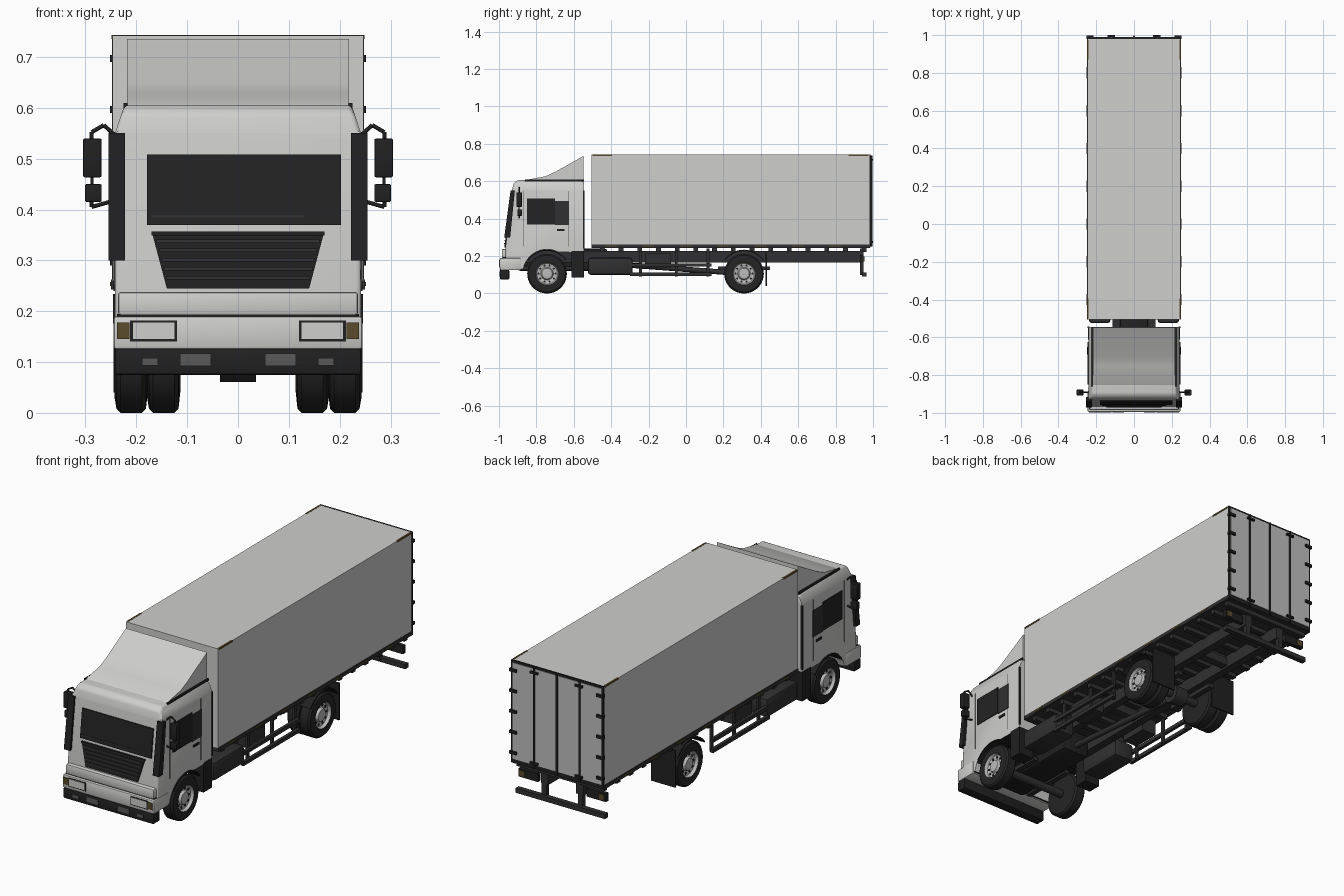
import bpy, bmesh
from math import sin, cos, pi, radians, hypot
from mathutils import Matrix, Vector

start = bpy.data.objects.get("Cube")
if start:
    bpy.data.objects.remove(start, do_unlink=True)


def material(name, r, g, b):
    m = bpy.data.materials.new(name)
    m.use_nodes = True
    m.diffuse_color = (r, g, b, 1)
    shader = next(n for n in m.node_tree.nodes if n.type == 'BSDF_PRINCIPLED')
    shader.inputs["Base Color"].default_value = (r, g, b, 1)
    shader.inputs["Roughness"].default_value = .6
    return m


WHITE = material("white_paint", .62, .62, .61)
DOOR = material("door_grey", .52, .52, .52)
BLACK = material("black_plastic", .015, .015, .016)
CHASSIS = material("chassis_grey", .03, .03, .032)
GLASS = material("dark_glass", .017, .017, .018)
TYRE = material("tyre_rubber", .018, .018, .018)
RIM = material("rim_silver", .5, .5, .5)
LAMP = material("lamp_grey", .1, .1, .1)
AMBER = material("amber_lens", .1, .07, .025)


def finish(bm, name, mats, mirror=False, angle=35):
    bmesh.ops.recalc_face_normals(bm, faces=bm.faces[:])
    mesh = bpy.data.meshes.new(name)
    bm.to_mesh(mesh)
    bm.free()
    for m in mats:
        mesh.materials.append(m)
    mesh.shade_smooth()
    mesh.set_sharp_from_angle(angle=radians(angle))
    ob = bpy.data.objects.new(name, mesh)
    bpy.context.collection.objects.link(ob)
    if mirror:
        mod = ob.modifiers.new("mirror", 'MIRROR')
        mod.use_mirror_merge = False
    return ob


def solid(points, offset):
    """Closed prism from a planar outline pushed along an offset."""
    bm = bmesh.new()
    a = [bm.verts.new(p) for p in points]
    b = [bm.verts.new(Vector(p) + Vector(offset)) for p in points]
    bm.faces.new(a)
    bm.faces.new(b[::-1])
    for i in range(len(a)):
        j = (i + 1) % len(a)
        bm.faces.new((a[i], b[i], b[j], a[j]))
    return bm


def box(name, mat, x, y, z, mirror=False, bevel=0):
    bm = solid([(x[0], y[0], z[0]), (x[1], y[0], z[0]), (x[1], y[0], z[1]), (x[0], y[0], z[1])],
               (0, y[1] - y[0], 0))
    if bevel:
        bmesh.ops.bevel(bm, geom=bm.edges[:], offset=bevel, segments=2, affect='EDGES', profile=.5)
    return finish(bm, name, [mat], mirror)


def side_prism(name, mat, outline, x, mirror=False):
    return finish(solid([(x[0], y, z) for y, z in outline], (x[1] - x[0], 0, 0)), name, [mat], mirror)


def front_y(z):
    return -.93 - (.55 - z) * .117


def front_plate(name, mat, outline, lift, mirror=False):
    points = [(x, front_y(z) - lift, z) for x, z in outline]
    return finish(solid(points, (0, .02, 0)), name, [mat], mirror)


def rect(x0, x1, z0, z1):
    return [(x0, z0), (x1, z0), (x1, z1), (x0, z1)]


def arc(cy, r, a0, a1, steps=12):
    angles = [radians(a0 + (a1 - a0) * i / steps) for i in range(steps + 1)]
    return [(cy + r * cos(a), AXLE_Z + r * sin(a)) for a in angles]


def rod(name, mat, a, b, r):
    bm = bmesh.new()
    a, b = Vector(a), Vector(b)
    turn = (b - a).to_track_quat('Z', 'Y').to_matrix().to_4x4()
    bmesh.ops.create_cone(bm, cap_ends=True, segments=16, radius1=r, radius2=r, depth=(b - a).length,
                          matrix=Matrix.Translation((a + b) / 2) @ turn)
    return finish(bm, name, [mat])


AXLE_Z, FRONT, REAR = .106, -.743, .31

# Cab shell with wheel arches, tapered roof and rounded front
outline = [(-.965, .13), (-.965, .25), (-.93, .55), (-.922, .59), (-.9, .606), (-.555, .606),
           (-.545, .59), (-.545, .22)] + arc(FRONT, .13, 62, 169)
bm = solid([(-.242, y, z) for y, z in outline], (.484, 0, 0))
bmesh.ops.recalc_face_normals(bm, faces=bm.faces[:])
for f in bm.faces:
    c = f.calc_center_median()
    if abs(f.normal.x) < .5 and c.z < .24 and c.y > -.95 and f.normal.y < .9:
        f.material_index = 1
bmesh.ops.bisect_plane(bm, geom=bm.verts[:] + bm.edges[:] + bm.faces[:],
                       plane_co=(0, 0, .55), plane_no=(0, 0, 1))
for v in bm.verts:
    v.co.x *= 1 - max(0, v.co.z - .55) * 1.4
corners = [e for e in bm.edges if len(e.link_faces) == 2 and e.calc_face_angle(0) > .6
           and all(v.co.y < -.9 or v.co.z > .58 for v in e.verts)]
bmesh.ops.bevel(bm, geom=corners, offset=.01, segments=3, affect='EDGES', profile=.5)
finish(bm, "cab_shell", [WHITE, BLACK])

# Roof spoiler and gutters
side_prism("roof_spoiler", WHITE, [(-.86, .6), (-.85, .608), (-.75, .627), (-.7, .65), (-.548, .735),
                                   (-.548, .6)], (-.218, .218))
box("roof_gutter", BLACK, (.217, .225), (-.86, -.545), (.598, .609), True)
box("cab_rear_edge", BLACK, (.235, .245), (-.55, -.542), (.24, .55), True)

# Windscreen, wiper and grille
front_plate("windscreen", GLASS, rect(-.179, .203, .37, .508), .006)
front_plate("wiper", CHASSIS, rect(-.17, .13, .384, .389), .008)
front_plate("grille", BLACK, [(-.14, .245), (.14, .245), (.168, .35), (-.168, .35)], .005)
front_plate("grille_top_bar", BLACK, rect(-.17, .17, .349, .357), .009)
for i in range(5):
    z = .262 + i * .018
    w = .137 + (z - .245) * .26
    front_plate("grille_slat", CHASSIS, rect(-w, w, z, z + .007), .009)

# Corner air deflectors, side windows and door details
side_prism("corner_deflector", BLACK, [(-.972, .3), (-.94, .3), (-.915, .55), (-.938, .55)],
           (.222, .255), True)
box("door_window", GLASS, (.23, .246), (-.85, -.7), (.37, .508), True)
box("rear_side_window", CHASSIS, (.23, .245), (-.7, -.625), (.365, .495), True)
box("door_handle", BLACK, (.23, .248), (-.69, -.65), (.335, .345), True)
for y in (-.87, -.632):
    box("door_seam", LAMP, (.23, .2435), (y, y + .003), (.25, .548), True)

# Front bumper, lamps and step
box("bumper_step", WHITE, (-.236, .236), (-.985, -.9), (.192, .238), bevel=.006)
box("bumper_gap", BLACK, (-.238, .238), (-.982, -.9), (.186, .194))
box("headlamp_panel", WHITE, (-.245, .245), (-.995, -.88), (.125, .19), bevel=.006)
box("lower_bumper", BLACK, (-.243, .243), (-.995, -.945), (.075, .127), bevel=.006)
box("headlamp_frame", BLACK, (.12, .212), (-.997, -.98), (.14, .182), True)
box("headlamp", WHITE, (.125, .207), (-.999, -.98), (.145, .178), True)
box("indicator", AMBER, (.213, .238), (-.998, -.98), (.145, .178), True)
box("fog_lamp", LAMP, (.053, .114), (-.998, -.98), (.092, .117), True)
box("side_fog_lamp", LAMP, (.157, .189), (-.998, -.98), (.093, .108), True)

# Mirrors on tube arms
box("mirror", BLACK, (.268, .305), (-.907, -.877), (.463, .54), True, .004)
box("small_mirror", BLACK, (.268, .301), (-.902, -.877), (.415, .45), True, .003)
box("mirror_stem", BLACK, (.284, .29), (-.895, -.889), (.41, .54), True)
for s in (-1, 1):
    path = [(s * x, -.892, z) for x, z in ((.235, .54), (.264, .566), (.288, .552), (.288, .53))]
    low = [(s * x, -.892, z) for x, z in ((.235, .42), (.27, .41), (.288, .405), (.288, .42))]
    for pts in (path, low):
        for a, b in zip(pts, pts[1:]):
            rod("mirror_arm", BLACK, a, b, .004)

# Cargo body with base trim and reflectors
box("cargo_body", WHITE, (-.247, .247), (-.505, .982), (.26, .742))
box("cargo_floor", CHASSIS, (-.25, .25), (-.505, .985), (.243, .262))
for i in range(7):
    y = -.43 + i * .2
    box("side_reflector", AMBER, (.24, .252), (y, y + .06), (.25, .257), True)
for y in (-.5, .87):
    box("roof_corner_strip", AMBER, (.24, .249), (y, y + .105), (.735, .743), True)

# Rear doors, lock rods and hinges
box("rear_frame", BLACK, (-.248, .248), (.98, .987), (.245, .743))
for i in range(4):
    x = -.24 + i * .121
    box("rear_door_panel", DOOR, (x, x + .115), (.98, .99), (.265, .732))
for x in (-.122, 0, .122):
    rod("lock_rod", BLACK, (x, .992, .25), (x, .992, .738), .005)
for i in range(5):
    z = .29 + i * .1
    box("door_hinge", BLACK, (.215, .252), (.98, .998), (z, z + .014), True)
    box("lock_bracket", BLACK, (.1, .14), (.98, 1), (.27 + (i % 2) * .44, .28 + (i % 2) * .44), True)

# Chassis frame and cross beams
box("chassis_rail", CHASSIS, (.075, .115), (-.93, .95), (.165, .228), True)
for i in range(15):
    y = -.46 + i * .1
    box("cross_beam", CHASSIS, (-.235, .235), (y, y + .025), (.222, .245))
for y in (-.55, -.1, .15, .55, .8):
    box("frame_tie", CHASSIS, (-.1, .1), (y, y + .04), (.175, .215))
box("engine", BLACK, (-.075, .075), (-.9, -.42), (.12, .24), bevel=.015)
rod("drive_shaft", CHASSIS, (0, -.42, .16), (0, REAR, AXLE_Z), .014)
rod("rear_differential", CHASSIS, (-.035, REAR, AXLE_Z), (.035, REAR, AXLE_Z), .045)
for y in (FRONT, REAR):
    rod("axle", CHASSIS, (-.2, y, AXLE_Z), (.2, y, AXLE_Z), .02)
    box("leaf_spring", CHASSIS, (.082, .108), (y - .14, y + .14), (.125, .145), True)

# Tanks, steps and side guards
box("cab_step", BLACK, (.16, .243), (-.612, -.545), (.085, .228), True)
box("fuel_tank", CHASSIS, (.125, .238), (-.525, -.285), (.1, .192), True, .015)
box("equipment_box", CHASSIS, (.12, .2), (-.22, -.08), (.14, .215), True)
for z in (.093, .143):
    box("guard_rail", CHASSIS, (.225, .24), (-.3, .135), (z, z + .018), True)
for y in (-.25, -.06, .11):
    box("guard_post", CHASSIS, (.215, .226), (y, y + .015), (.09, .24), True)

# Mudguards and flaps
for y, x in ((FRONT, .16), (REAR, .115)):
    band = arc(y, .128, 35, 145) + arc(y, .122, 145, 35)
    side_prism("mudguard", BLACK, band, (x, .246), True)
box("mud_flap", BLACK, (.115, .245), (.425, .432), (.04, .22), True)

# Rear underrun bar and tail lamps
box("underrun_bar", CHASSIS, (-.24, .24), (.94, .965), (.09, .112))
box("underrun_post", CHASSIS, (.085, .11), (.93, .95), (.1, .24), True)
box("tail_lamp_board", BLACK, (.13, .235), (.93, .95), (.165, .205), True)
box("tail_lamp", AMBER, (.2, .228), (.945, .954), (.172, .198), True)

# Wheels: revolved tyre and dished rim with vent holes
profile = [(0, 0), (0, .06), (.004, .098), (.012, .106), (.054, .106), (.062, .098), (.066, .075),
           (.064, .061), (.05, .055), (.046, .034), (.058, .028), (.061, 0)]
bm = bmesh.new()
ring = [bm.verts.new((x, 0, r)) for x, r in profile]
edges = [bm.edges.new(pair) for pair in zip(ring, ring[1:])]
bmesh.ops.spin(bm, geom=ring + edges, axis=(1, 0, 0), cent=(0, 0, 0), angle=2 * pi, steps=36)
bmesh.ops.remove_doubles(bm, verts=bm.verts[:], dist=.0001)
for f in bm.faces:
    c = f.calc_center_median()
    f.material_index = int(c.x > .03 and hypot(c.y, c.z) < .062)
for i in range(10):
    a = 2 * pi * i / 10
    spot = Matrix.Translation((.048, .045 * cos(a), .045 * sin(a))) @ Matrix.Rotation(pi / 2, 4, 'Y')
    bmesh.ops.create_cone(bm, cap_ends=True, segments=8, radius1=.006, radius2=.006, depth=.006, matrix=spot)
wheel = finish(bm, "front_wheel_left", [TYRE, RIM])
wheel.location = (.177, FRONT, AXLE_Z)
for name, x, y in (("front_wheel", .177, FRONT), ("rear_wheel", .177, REAR), ("rear_inner_wheel", .113, REAR)):
    for s, side in ((1, "left"), (-1, "right")):
        if (name, s) != ("front_wheel", 1):
            ob = bpy.data.objects.new(name + "_" + side, wheel.data)
            bpy.context.collection.objects.link(ob)
            ob.location = (s * x, y, AXLE_Z)
            ob.rotation_euler.z = 0 if s > 0 else pi
